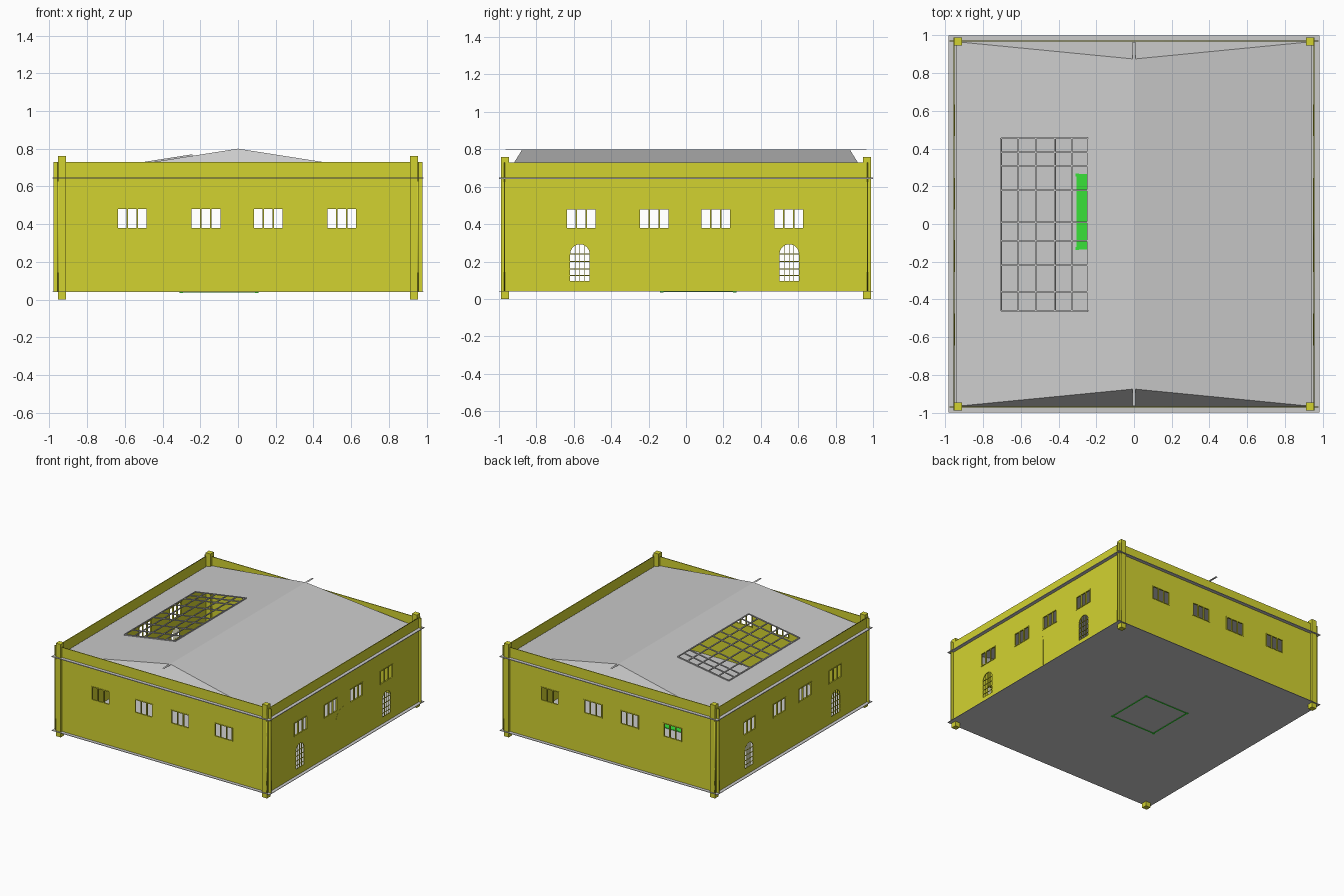
import bpy, bmesh, math
from mathutils import Matrix

if "Cube" in bpy.data.objects:
    bpy.data.objects.remove(bpy.data.objects["Cube"])


def material(name, col):
    m = bpy.data.materials.new(name)
    m.diffuse_color = (*col, 1)
    m.use_nodes = True
    m.node_tree.nodes["Principled BSDF"].inputs["Base Color"].default_value = m.diffuse_color
    return m


YELLOW = material("yellow_wall", (0.65, 0.65, 0.03))
GREEN = material("green_rug", (0.04, 0.75, 0.04))


def add_object(name, mesh, mat=None):
    ob = bpy.data.objects.new(name, mesh)
    bpy.context.scene.collection.objects.link(ob)
    if mat:
        mesh.materials.append(mat)
    return ob


def boxes(name, specs, mat=None, matrix=None):
    """One object from boxes given as (x0, x1, y0, y1, z0, z1)."""
    bm = bmesh.new()
    for x0, x1, y0, y1, z0, z1 in specs:
        m = Matrix.Translation(((x0 + x1) / 2, (y0 + y1) / 2, (z0 + z1) / 2))
        bmesh.ops.create_cube(bm, size=1, matrix=m @ Matrix.Diagonal((x1 - x0, y1 - y0, z1 - z0, 1)))
    me = bpy.data.meshes.new(name)
    bm.to_mesh(me)
    bm.free()
    ob = add_object(name, me, mat)
    if matrix:
        ob.matrix_world = matrix
    return ob


def rect(u0, u1, v0, v1):
    return [(u0, v0), (u1, v0), (u1, v1), (u0, v1)]


def arch(c, r, v0, v1, n=12):
    s = v1 - r
    return [(c - r, v0), (c + r, v0)] + [
        (c + r * math.cos(math.pi * i / n), s + r * math.sin(math.pi * i / n)) for i in range(n + 1)]


def panel(name, loops, thick, matrix, mat):
    """Flat sheet: first loop is the outline, the rest are holes."""
    cu = bpy.data.curves.new(name, 'CURVE')
    cu.dimensions = '2D'
    cu.fill_mode = 'BOTH'
    cu.extrude = thick / 2
    for pts in loops:
        sp = cu.splines.new('POLY')
        sp.points.add(len(pts) - 1)
        for p, (u, v) in zip(sp.points, pts):
            p.co = (u, v, 0, 1)
        sp.use_cyclic_u = True
    tmp = bpy.data.objects.new(name + "_curve", cu)
    bpy.context.scene.collection.objects.link(tmp)
    dg = bpy.context.evaluated_depsgraph_get()
    me = bpy.data.meshes.new_from_object(tmp.evaluated_get(dg))
    bpy.data.objects.remove(tmp)
    me.materials.clear()
    ob = add_object(name, me, mat)
    ob.matrix_world = matrix
    return ob


WX, WY, HX, HY = 0.955, 0.97, 0.985, 1.0
WINDOWS = [(-0.64, -0.48), (-0.25, -0.09), (0.08, 0.24), (0.47, 0.63)]
ARCHES = [-0.567, 0.552]
AR, A0, A1 = 0.052, 0.097, 0.292
stand = Matrix.Rotation(math.pi / 2, 4, 'X')
turn = Matrix.Rotation(math.pi / 2, 4, 'Z')

# Four walls with window holes and glazing bars
for name, pos, side, half in [("front", (0, -WY, 0), False, 0.978), ("back", (0, WY, 0), False, 0.978),
                              ("left", (-WX, 0, 0), True, 0.99), ("right", (WX, 0, 0), True, 0.99)]:
    M = Matrix.Translation(pos) @ (turn @ stand if side else stand)
    loops = [rect(-half, half, 0.04, 0.73)]
    bars = []
    t = 0.004
    for a, b in WINDOWS:
        loops.append(rect(a, b, 0.375, 0.482))
        for k in (0, 1, 2, 3):
            c = a + (b - a) * k / 3
            bars.append((c - t, c + t, 0.375, 0.482, -0.006, 0.006))
        for v in (0.375, 0.482):
            bars.append((a - t, b + t, v - 0.003, v + 0.003, -0.006, 0.006))
    if side:
        for c in ARCHES:
            loops.append(arch(c, AR, A0, A1))
            for d in (-0.025, 0, 0.025):
                top = A1 - AR + math.sqrt(AR ** 2 - d ** 2)
                bars.append((c + d - 0.0015, c + d + 0.0015, A0, top, -0.003, 0.003))
            for v in (0.125, 0.16, 0.2, 0.24):
                bars.append((c - AR, c + AR, v - 0.0015, v + 0.0015, -0.003, 0.003))
    panel(name + "_wall", loops, 0.006, M, YELLOW)
    boxes(name + "_window_bars", bars, YELLOW, M)
    if name == "right":
        panel("arched_door", [arch(-0.01, 0.093, 0.042, 0.38, 16)], 0.009, M, YELLOW)

# Corner pillars
S = (-1, 1)
boxes("corner_pillars", [(sx * 0.933 - 0.022, sx * 0.933 + 0.022, sy * 0.968 - 0.022, sy * 0.968 + 0.022, 0, 0.76)
                         for sx in S for sy in S], YELLOW)

# Floor plate and cornice ledge
boxes("floor", [(-HX, HX, -HY, HY, 0.039, 0.043)])
ledge = []
for s in S:
    a, b = sorted((s * WX, s * HX))
    ledge.append((a, b, -HY, HY, 0.642, 0.648))
    a, b = sorted((s * WY, s * HY))
    ledge.append((-WX, WX, a, b, 0.642, 0.648))
boxes("cornice", ledge)

# Hipped roof sheet with a skylight opening in the left slope
SLOPE = 0.157


def on_roof(x, y):
    return (x, y, 0.80 - SLOPE * abs(x))


ex, ey, ry = 0.945, 0.967, 0.875
X0, X1, Y0, Y1 = -0.705, -0.245, -0.46, 0.455
bm = bmesh.new()
outer = [bm.verts.new(on_roof(*p)) for p in [(-ex, -ey), (0, -ry), (0, ry), (-ex, ey)]]
inner = [bm.verts.new(on_roof(*p)) for p in rect(X0, X1, Y0, Y1)]
right = [bm.verts.new(on_roof(ex, s * ey)) for s in S]
for i in range(4):
    j = (i + 1) % 4
    bm.faces.new((outer[i], outer[j], inner[j], inner[i]))
bm.faces.new((outer[1], right[0], right[1], outer[2]))
bm.faces.new((outer[0], right[0], outer[1]))
bm.faces.new((outer[2], right[1], outer[3]))
bmesh.ops.recalc_face_normals(bm, faces=bm.faces)
me = bpy.data.meshes.new("roof")
bm.to_mesh(me)
bm.free()
add_object("roof", me)

# Ridge plates past both hips
boxes("ridge_plates", [(-0.008, 0.008, -0.965, -ry, 0.797, 0.799), (-0.008, 0.008, ry, 0.965, 0.797, 0.799)])

# Skylight bars, tilted with the slope
tilt = math.atan(SLOPE)
k = 1 / math.cos(tilt)
t = 0.004
grid = [(x * k - t, x * k + t, Y0, Y1, 0, 0.008) for x in (X0, -0.613, -0.52, -0.418, -0.33, X1)]
grid += [(X0 * k, X1 * k, y - t, y + t, 0, 0.008)
         for y in (Y0, -0.36, -0.22, -0.09, 0.01, 0.18, 0.31, 0.38, Y1)]
boxes("skylight_bars", grid, None, Matrix.Translation((0, 0, 0.80)) @ Matrix.Rotation(-tilt, 4, 'Y'))

# Green rug with a frame showing under the floor, and corner ticks
gx0, gx1, gy0, gy1 = -0.30, 0.10, -0.13, 0.26
w = 0.005
rug = [(gx0, gx1, gy0, gy1, 0.044, 0.047)]
rug += [(x - w, x + w, gy0, gy1, 0.036, 0.046) for x in (gx0, gx1)]
rug += [(gx0, gx1, y - w, y + w, 0.036, 0.046) for y in (gy0, gy1)]
rug += [(x - 0.009, x + 0.009, y - 0.009, y + 0.009, 0.034, 0.048) for x in (gx0, gx1) for y in (gy0, gy1)]
boxes("floor_rug", rug, GREEN)
